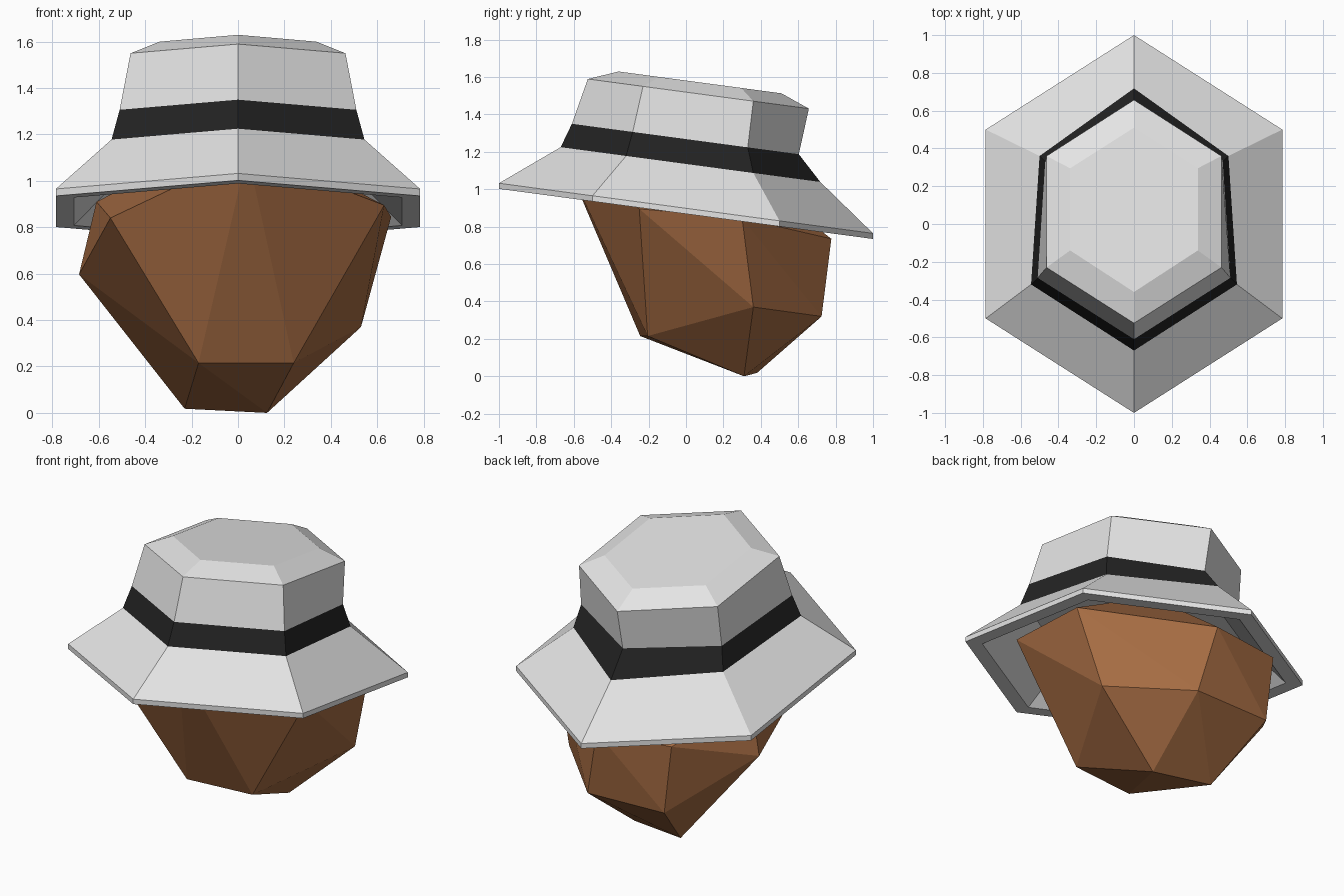
import bpy, bmesh

if "Cube" in bpy.data.objects:
    bpy.data.objects.remove(bpy.data.objects["Cube"])

SLOPE = -0.134  # the hat leans down towards the back


def material(name, rgb):
    m = bpy.data.materials.new(name)
    m.diffuse_color = (*rgb, 1)
    m.use_nodes = True
    m.node_tree.nodes["Principled BSDF"].inputs["Base Color"].default_value = m.diffuse_color
    return m


grey = material("pale grey felt", (0.78, 0.78, 0.78))
black = material("black band", (0.017, 0.017, 0.017))
brown = material("brown skin", (0.38, 0.15, 0.056))


def finish(bm, name, mats):
    bmesh.ops.recalc_face_normals(bm, faces=bm.faces[:])
    mesh = bpy.data.meshes.new(name)
    bm.to_mesh(mesh)
    bm.free()
    for m in mats:
        mesh.materials.append(m)
    ob = bpy.data.objects.new(name, mesh)
    bpy.context.collection.objects.link(ob)
    return ob


# Hat: stacked six-sided rings, from the inner lining round the rim to the crown
# (front y, front corner x, y, back corner x, y, back y, height at y = 0)
def hexagon(r, z, cy=0.0):
    return (cy - r, r * .785, cy - r / 2, r * .785, cy + r / 2, cy + r, z)


rings = [
    hexagon(0.62, 1.08, 0.03),                           # lining top
    hexagon(0.90, 0.868),                                # underside inner edge
    hexagon(1.00, 0.868),                                # rim bottom
    hexagon(1.00, 0.898),                                # rim top
    (-.67, .545, -.32, .50, .36, .718, 1.135),           # band bottom
    (-.61, .51, -.285, .47, .33, .603, 1.268),           # band top
    (-.525, .463, -.23, .463, .36, .657, 1.519),         # crown edge
    (-.36, .338, -.14, .338, .295, .51, 1.581),          # crown top
]
bm = bmesh.new()
loops = []
for f, fx, fy, bx, by, b, z in rings:
    pts = [(0, f), (fx, fy), (bx, by), (0, b), (-bx, by), (-fx, fy)]
    loops.append([bm.verts.new((x, y, z + SLOPE * y)) for x, y in pts])
for level, (lo, hi) in enumerate(zip(loops, loops[1:])):
    for i in range(6):
        j = (i + 1) % 6
        face = bm.faces.new((lo[i], lo[j], hi[j], hi[i]))
        face.material_index = 1 if level == 4 else 0
bm.faces.new(loops[0])
bm.faces.new(loops[-1])
finish(bm, "hat", [grey, black])

# Head: faceted convex block
corners = [
    (-.23, .38, .018), (.125, .31, 0), (-.17, -.245, .215), (.24, -.205, .215),
    (-.685, .28, .597), (-.55, -.40, .84), (.53, .36, .37), (.66, .30, .845),
    (.63, -.25, .895), (.15, .725, .32), (.054, .777, .735), (-.35, .708, .326),
    (-.40, .71, .74), (-.61, .25, .91), (.04, -.63, 1.12), (0, .15, 1.22),
]
bm = bmesh.new()
for c in corners:
    bm.verts.new(c)
hull = bmesh.ops.convex_hull(bm, input=bm.verts[:])
loose = [v for v in bm.verts if not v.link_faces]
bmesh.ops.delete(bm, geom=loose, context='VERTS')
finish(bm, "head", [brown])
